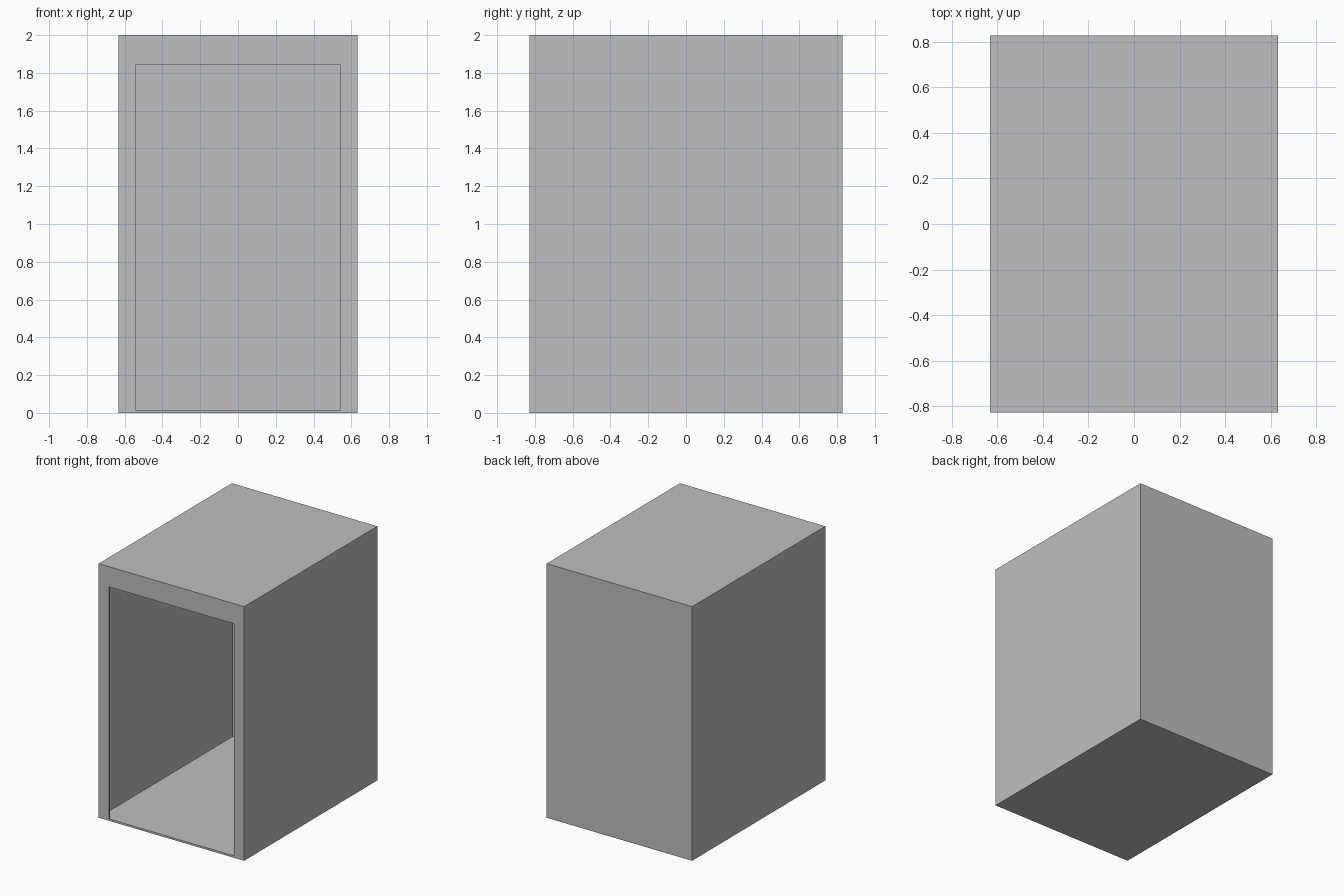
import bpy

old = bpy.data.objects.get("Cube")
if old:
    bpy.data.objects.remove(old, do_unlink=True)

HALF_X, HALF_Y, HEIGHT = 0.633, 0.828, 2.0
SHEET = 0.0145                      # thickness of the panels
OPEN_X, OPEN_BOTTOM, OPEN_TOP = 0.543, 0.015, 1.841

grey = bpy.data.materials.new("plain grey")
grey.use_nodes = True
colour = (0.52, 0.52, 0.52, 1)
grey.diffuse_color = colour
grey.node_tree.nodes["Principled BSDF"].inputs["Base Color"].default_value = colour


def box(name, low, high):
    """Axis-aligned box between two corners."""
    centre = [(a + b) / 2 for a, b in zip(low, high)]
    bpy.ops.mesh.primitive_cube_add(size=1, location=centre)
    obj = bpy.context.object
    obj.name = name
    obj.scale = [b - a for a, b in zip(low, high)]
    bpy.ops.object.transform_apply(location=True, rotation=False, scale=True)
    obj.data.materials.append(grey)
    return obj


def cut(target, cutter):
    """Subtract the cutter, then discard it."""
    cutter.hide_render = True
    mod = target.modifiers.new(cutter.name, 'BOOLEAN')
    mod.operation = 'DIFFERENCE'
    mod.solver = 'EXACT'
    mod.object = cutter
    bpy.context.view_layer.objects.active = target
    bpy.ops.object.modifier_apply(modifier=mod.name)
    bpy.data.objects.remove(cutter, do_unlink=True)


# Outer casing
casing = box("casing", (-HALF_X, -HALF_Y, 0), (HALF_X, HALF_Y, HEIGHT))

# Hollow interior with thin walls
cut(casing, box("cavity",
                (SHEET - HALF_X, SHEET - HALF_Y, SHEET),
                (HALF_X - SHEET, HALF_Y - SHEET, HEIGHT - SHEET)))

# Front opening, leaving a frame at the sides and top
cut(casing, box("opening",
                (-OPEN_X, -HALF_Y - 0.1, OPEN_BOTTOM),
                (OPEN_X, 0, OPEN_TOP)))
